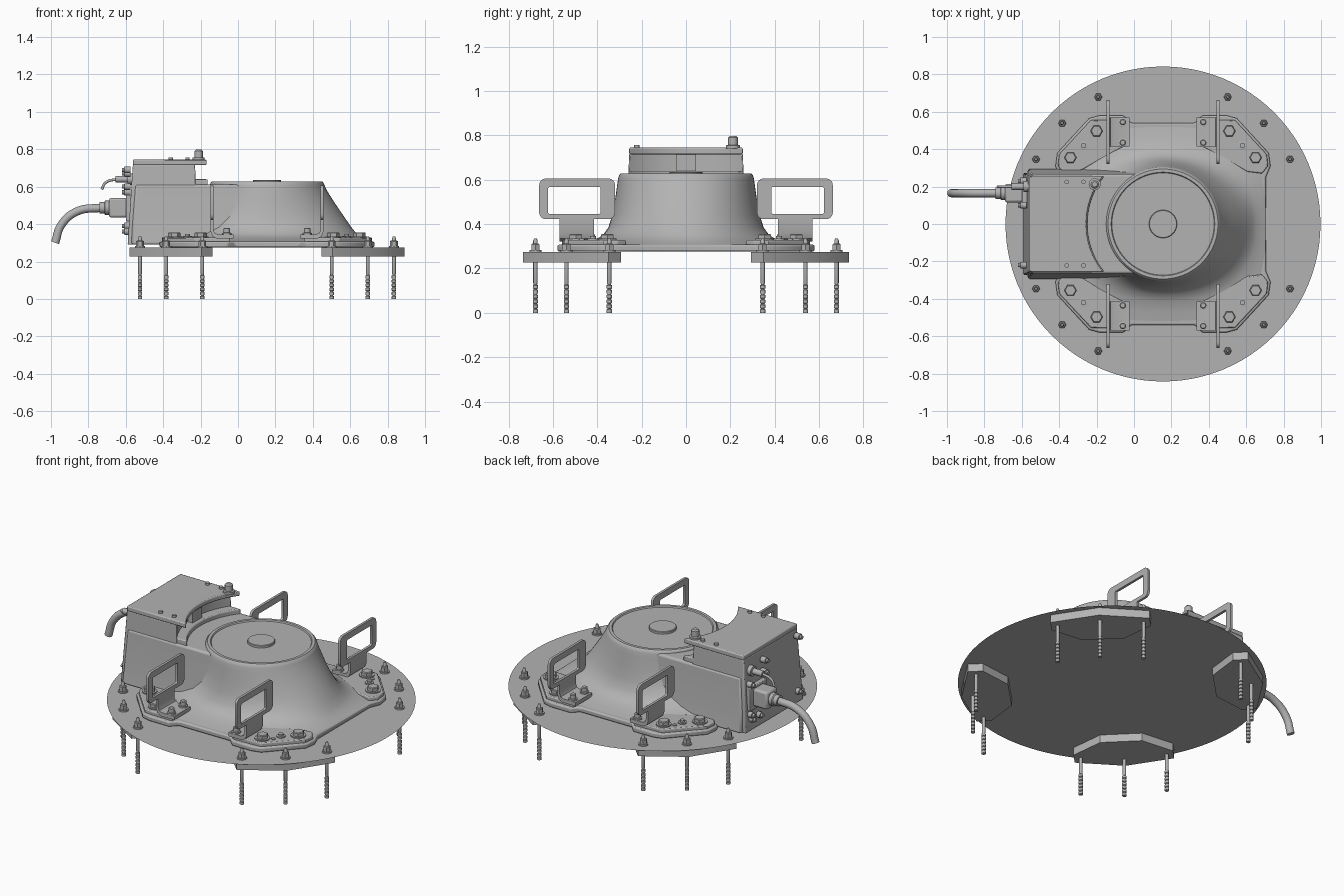
import bpy, bmesh, math
from mathutils import Vector, Matrix

if "Cube" in bpy.data.objects:
    bpy.data.objects.remove(bpy.data.objects["Cube"])

grey = bpy.data.materials.new("plain_grey")
grey.use_nodes = True
grey.diffuse_color = (0.45, 0.45, 0.45, 1)
grey.node_tree.nodes["Principled BSDF"].inputs["Base Color"].default_value = (0.45, 0.45, 0.45, 1)

CX = 0.155            # centre of the round assembly
FLOOR = 0.275         # height of the round floor sheet
SIGNS = [(sx, sy) for sx in (-1, 1) for sy in (-1, 1)]


def loft(name, rings, closed=False, bevel=0, angle=35):
    """Bridge equal-length rings of points; cap the ends unless closed."""
    bm = bmesh.new()
    vs = [[bm.verts.new(p) for p in ring] for ring in rings]
    pairs = list(zip(vs, vs[1:])) + ([(vs[-1], vs[0])] if closed else [])
    for a, b in pairs:
        for i in range(len(a)):
            j = (i + 1) % len(a)
            bm.faces.new((a[i], a[j], b[j], b[i]))
    if not closed:
        bm.faces.new(vs[0])
        bm.faces.new(vs[-1])
    bmesh.ops.recalc_face_normals(bm, faces=bm.faces)
    me = bpy.data.meshes.new(name)
    bm.to_mesh(me)
    bm.free()
    for p in me.polygons:
        p.use_smooth = True
    me.set_sharp_from_angle(angle=math.radians(angle))
    me.materials.append(grey)
    ob = bpy.data.objects.new(name, me)
    bpy.context.collection.objects.link(ob)
    if bevel:
        m = ob.modifiers.new("soft_edges", 'BEVEL')
        m.width, m.segments, m.limit_method = bevel, 2, 'ANGLE'
        m.angle_limit = math.radians(40)
    return ob


def prism(name, pts, z0, z1, bevel=0):
    return loft(name, [[(x, y, z) for x, y in pts] for z in (z0, z1)], bevel=bevel)


def block(name, x0, x1, y0, y1, z0, z1, bevel=0):
    return prism(name, [(x0, y0), (x1, y0), (x1, y1), (x0, y1)], z0, z1, bevel)


def circle(r, n):
    return [(r * math.cos(2 * math.pi * i / n), r * math.sin(2 * math.pi * i / n)) for i in range(n)]


def lathe(name, profile, loc, n=24, along_x=False):
    """Stack circles of (radius, height); along_x points the axis towards -x."""
    ob = loft(name, [[(x, y, h) for x, y in circle(r, n)] for r, h in profile])
    turn = Matrix.Rotation(-math.pi / 2, 4, 'Y') if along_x else Matrix()
    ob.data.transform(Matrix.Translation(loc) @ turn)
    return ob


def cable(name, pts, radius):
    cu = bpy.data.curves.new(name, 'CURVE')
    cu.dimensions, cu.bevel_depth, cu.use_fill_caps = '3D', radius, True
    sp = cu.splines.new('BEZIER')
    sp.bezier_points.add(len(pts) - 1)
    for bp, p in zip(sp.bezier_points, pts):
        bp.co = p
        bp.handle_left_type = bp.handle_right_type = 'AUTO'
    cu.materials.append(grey)
    ob = bpy.data.objects.new(name, cu)
    bpy.context.collection.objects.link(ob)


def rounded_rect(y0, y1, z0, z1, r):
    pts = []
    for k, (y, z) in enumerate([(y1 - r, z1 - r), (y0 + r, z1 - r), (y0 + r, z0 + r), (y1 - r, z0 + r)]):
        for s in range(5):
            a = math.pi / 2 * (k + s / 4)
            pts.append((y + r * math.cos(a), z + r * math.sin(a)))
    return pts


# Round floor sheet
bm = bmesh.new()
bmesh.ops.create_circle(bm, cap_ends=True, radius=0.842, segments=96,
                        matrix=Matrix.Translation((CX, 0, FLOOR)))
me = bpy.data.meshes.new("floor_sheet")
bm.to_mesh(me)
bm.free()
me.materials.append(grey)
bpy.context.collection.objects.link(bpy.data.objects.new("floor_sheet", me))

# Corner pads under the sheet, each with three anchor rods
pad = [(0.56, -0.115), (0.685, -0.272), (0.767, -0.272), (0.825, 0), (0.767, 0.272), (0.685, 0.272), (0.56, 0.115)]
for q in range(4):
    mid = math.pi / 4 + q * math.pi / 2
    c, s = math.cos(mid), math.sin(mid)
    prism("support_pad", [(CX + r * c - t * s, r * s + t * c) for r, t in pad], 0.227, FLOOR - 0.001)
    for off in (-18, 0, 18):
        a = mid + math.radians(off)
        loc = (CX + 0.762 * math.cos(a), 0.762 * math.sin(a), 0)
        ribs = [(r, 0.022 * k + h) for k in range(6) for r, h in ((0.012, 0), (0.012, 0.014), (0.008, 0.017), (0.008, 0.02))]
        lathe("anchor_rod", ribs + [(0.01, 0.135), (0.01, 0.325), (0.006, 0.335)], loc, 12)
        lathe("anchor_washer", [(0.027, FLOOR), (0.027, 0.283)], loc, 20)
        lathe("anchor_nut", [(0.021, 0.283), (0.021, 0.308), (0.016, 0.312)], loc, 6)

# Flange plate, mirrored from one quarter outline
quarter = [(0.55, 0.25), (0.575, 0.31), (0.565, 0.38), (0.395, 0.565), (0.34, 0.58), (0.21, 0.58), (0.17, 0.54)]
outline = []
for sx, sy in ((1, 1), (-1, 1), (-1, -1), (1, -1)):
    part = [(CX + sx * x, sy * y) for x, y in quarter]
    outline += part if sx * sy > 0 else part[::-1]
prism("flange_plate", outline, FLOOR + 0.001, 0.307, 0.008)

# Dome flaring from a round top to a squarish skirt: z, +x reach, -x reach, y reach, squareness
N = 96
rings = []
for z, rp, rm, ry, e in [(0.305, 0.55, 0.55, 0.53, 3.2), (0.315, 0.53, 0.52, 0.47, 2.9), (0.33, 0.5, 0.48, 0.41, 2.5),
                         (0.35, 0.478, 0.45, 0.375, 2.3), (0.385, 0.45, 0.41, 0.35, 2.1), (0.44, 0.412, 0.36, 0.333, 2),
                         (0.51, 0.364, 0.32, 0.32, 2), (0.58, 0.32, 0.308, 0.31, 2), (0.607, 0.308, 0.305, 0.306, 2),
                         (0.62, 0.302, 0.302, 0.302, 2), (0.628, 0.294, 0.294, 0.294, 2),
                         (0.628, 0.277, 0.277, 0.277, 2), (0.621, 0.273, 0.273, 0.273, 2)]:
    ring = []
    for x, y in circle(1, N):
        k = (abs(x) ** e + abs(y) ** e) ** (-1 / e)
        ring.append((CX + x * k * (rp if x > 0 else rm), y * k * ry, z))
    rings.append(ring)
loft("dome", rings, angle=30)
lathe("dome_cap", [(0.075, 0.62), (0.075, 0.633), (0.072, 0.636)], (CX, 0, 0), 40)


# Housing behind the dome, hollowed by an arc that follows the dome
def arc_outline(x0, w, r):
    end = math.asin(w / r)
    arc = [end * (1 - i / 10) for i in range(21)]
    return [(x0, w), *[(CX - r * math.cos(a), r * math.sin(a)) for a in arc], (x0, -w)]


loft("neck", [[(x0, -w, z), (CX, -w, z), (CX, w, z), (x0, w, z)]
              for z, w, x0 in ((0.29, 0.295, -0.57), (0.4, 0.28, -0.565), (0.612, 0.266, -0.55))], bevel=0.012)
loft("housing", [[(x, y, z) for x, y in arc_outline(x0, w, 0.46)]
                 for z, w, x0 in ((0.29, 0.274, -0.59), (0.72, 0.256, -0.562))], bevel=0.006)
prism("housing_ledge", arc_outline(-0.5, 0.255, 0.405), 0.6, 0.64, 0.006)
prism("housing_cover", arc_outline(-0.562, 0.256, 0.41), 0.715, 0.745, 0.006)
block("housing_rib", -0.34, -0.27, -0.045, 0.045, 0.63, 0.716)
for x, y in ((-0.36, 0.225), (-0.36, -0.222), (-0.27, 0.225), (-0.27, -0.222)):
    lathe("cover_screw", [(0.012, 0.74), (0.012, 0.757)], (x, y, 0), 12)
lathe("cover_valve", [(0.032, 0.74), (0.032, 0.755), (0.022, 0.757), (0.022, 0.79), (0.014, 0.798)], (-0.21, 0.212, 0))

# Raised corners with hex bolts and small plugs
boss = [(0.2, 0.42), (0.2, 0.56), (0.385, 0.555), (0.555, 0.372), (0.562, 0.31), (0.53, 0.27), (0.45, 0.28)]
for sx, sy in SIGNS:
    prism("corner_boss", [(CX + sx * x, sy * y) for x, y in boss], 0.3, 0.328, 0.006)
    for x, y in ((0.355, 0.497), (0.495, 0.355)):
        loc = (CX + sx * x, sy * y, 0)
        lathe("flange_washer", [(0.042, 0.325), (0.042, 0.334)], loc)
        lathe("flange_bolt", [(0.033, 0.334), (0.033, 0.352), (0.028, 0.356)], loc, 6)
    lathe("corner_plug", [(0.024, 0.325), (0.024, 0.335), (0.014, 0.336), (0.014, 0.346)],
          (CX + sx * 0.425, sy * 0.42, 0), 16)
    lathe("corner_pin", [(0.012, 0.325), (0.012, 0.334)], (CX + sx * 0.41, sy * 0.47, 0), 12)

# Four lifting handles: frame, stem, foot and foot bolts
outer = rounded_rect(0.32, 0.662, 0.422, 0.606, 0.03)
inner = rounded_rect(0.385, 0.622, 0.446, 0.568, 0.008)
for sx, sy in SIGNS:
    def at(x, y):
        return CX + sx * x, sy * y
    xa, xb = 0.287, 0.302
    loft("handle_frame", [[(*at(x, y), z) for y, z in loop]
                          for x, loop in ((xa, outer), (xb, outer), (xb, inner), (xa, inner))], closed=True)
    # bent bracket: vertical stem curling into the flat foot
    bracket = [(xb, 0.43), (xb, 0.36), (0.292, 0.335), (0.27, 0.322), (0.18, 0.322),
               (0.18, 0.345), (0.262, 0.345), (0.28, 0.352), (xa, 0.37), (xa, 0.43)]
    loft("handle_bracket", [[(*at(x, y), z) for x, z in bracket] for y in (0.415, 0.57)])
    for y in (0.435, 0.545):
        loc = (*at(0.215, y), 0)
        lathe("foot_bolt", [(0.025, 0.34), (0.025, 0.353), (0.017, 0.354), (0.017, 0.376), (0.012, 0.38)], loc, 16)

# Main connector and thick cable on the rear wall
block("connector_plate", -0.6, -0.57, 0.085, 0.245, 0.415, 0.555, 0.004)
block("connector_shell", -0.69, -0.59, 0.115, 0.215, 0.435, 0.54, 0.012)
lathe("connector_collar", [(0.038, 0), (0.038, 0.03), (0.031, 0.035), (0.031, 0.06)], (-0.68, 0.165, 0.487), 20, True)
cable("main_cable", [(-0.978, 0.165, 0.3), (-0.945, 0.165, 0.395), (-0.86, 0.165, 0.468), (-0.72, 0.165, 0.488)], 0.022)

# Small connector, thin cable, and wall fittings
lathe("signal_connector", [(0.03, 0), (0.03, 0.025), (0.018, 0.027), (0.018, 0.09)], (-0.565, 0.2, 0.64), 16, True)
cable("signal_cable", [(-0.728, 0.2, 0.585), (-0.71, 0.2, 0.62), (-0.64, 0.2, 0.642)], 0.007)
for y, z in ((0.1, 0.67), (0.23, 0.57), (0.1, 0.6), (0.22, 0.36), (0.15, 0.36), (0.23, 0.39), (-0.22, 0.36), (-0.22, 0.69)):
    lathe("wall_fitting", [(0.018, 0), (0.018, 0.032), (0.011, 0.034), (0.011, 0.045)], (-0.575, y, z), 12, True)
